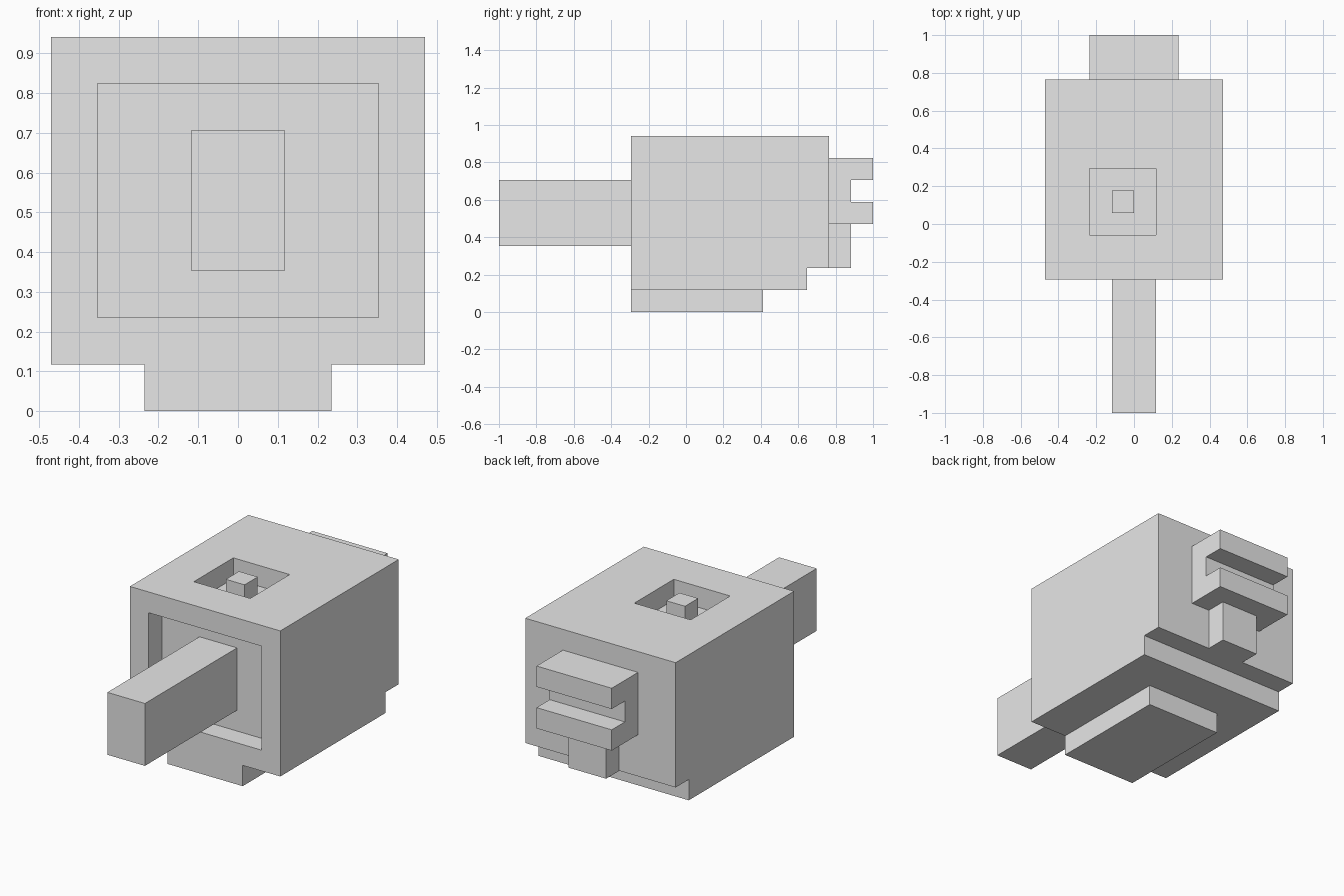
import bpy, bmesh
from mathutils import Vector

U = 2 / 17  # one block of the model's grid

if "Cube" in bpy.data.objects:
    bpy.data.objects.remove(bpy.data.objects["Cube"], do_unlink=True)

grey = bpy.data.materials.new("light grey")
grey.use_nodes = True
grey.diffuse_color = (0.8, 0.8, 0.8, 1)
grey.node_tree.nodes["Principled BSDF"].inputs["Base Color"].default_value = grey.diffuse_color


def extrude_profile(name, half_width, profile, x=0):
    """Extrude a side outline of (y, z) blocks across x."""
    bm = bmesh.new()
    face = bm.faces.new([bm.verts.new(Vector((x - half_width, y, z)) * U) for y, z in profile])
    side = bmesh.ops.extrude_face_region(bm, geom=[face])["geom"]
    moved = [v for v in side if isinstance(v, bmesh.types.BMVert)]
    bmesh.ops.translate(bm, verts=moved, vec=(2 * half_width * U, 0, 0))
    bmesh.ops.recalc_face_normals(bm, faces=bm.faces)
    mesh = bpy.data.meshes.new(name)
    bm.to_mesh(mesh)
    bm.free()
    mesh.materials.append(grey)
    obj = bpy.data.objects.new(name, mesh)
    bpy.context.collection.objects.link(obj)
    return obj


def box(name, half_width, y0, y1, z0, z1, x=0):
    return extrude_profile(name, half_width, [(y0, z0), (y1, z0), (y1, z1), (y0, z1)], x)


def cut(target, cutter):
    """Carve the cutter out of the target, then discard it."""
    cutter.hide_render = True
    mod = target.modifiers.new("recess", "BOOLEAN")
    mod.operation = "DIFFERENCE"
    mod.solver = "EXACT"
    mod.object = cutter
    bpy.context.view_layer.objects.active = target
    bpy.ops.object.modifier_apply(modifier=mod.name)
    bpy.data.objects.remove(cutter, do_unlink=True)


# Body with a step along its lower back edge
body = extrude_profile("body", 4, [(-2.5, 1), (5.5, 1), (5.5, 2), (6.5, 2), (6.5, 8), (-2.5, 8)])

# Square recesses in the front and the top
cut(body, box("front_recess", 3, -3.5, -1.5, 2, 7))
cut(body, box("top_recess", 1.5, -0.5, 2.5, 7, 9, x=-0.5))

# Peg in the top recess, front arm and base plate
box("top_peg", 0.5, 0.5, 1.5, 7, 8, x=-0.5)
box("front_arm", 1, -8.5, -1.5, 3, 6)
box("base_plate", 2, -2.5, 3.5, 0, 1)

# Grooved bracket on the back and the stem below it
extrude_profile("back_bracket", 2, [(6.5, 4), (8.5, 4), (8.5, 5), (7.5, 5),
                                    (7.5, 6), (8.5, 6), (8.5, 7), (6.5, 7)])
box("back_stem", 1, 6.5, 7.5, 2, 4)
